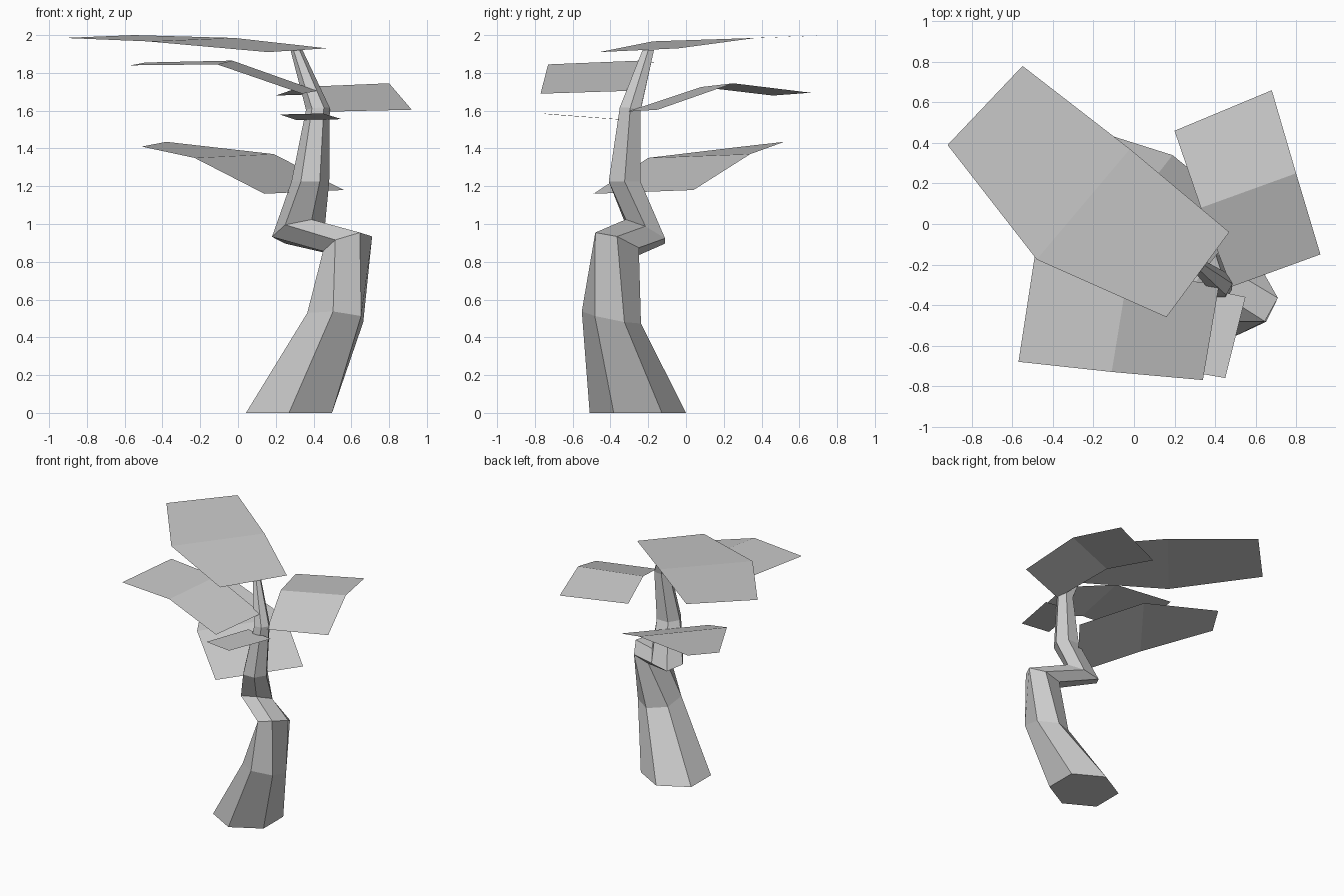
import bpy
import bmesh
from math import cos, sin, radians

cube = bpy.data.objects.get("Cube")
if cube:
    bpy.data.objects.remove(cube, do_unlink=True)

SIDES = 6


def make_material(name, colour):
    mat = bpy.data.materials.new(name)
    mat.use_nodes = True
    mat.diffuse_color = colour
    mat.node_tree.nodes["Principled BSDF"].inputs["Base Color"].default_value = colour
    return mat


pale_grey = make_material("pale_grey", (0.6, 0.6, 0.6, 1))


def finish(name, bm):
    """Turn a bmesh into a flat shaded object in the scene."""
    mesh = bpy.data.meshes.new(name)
    bm.to_mesh(mesh)
    bm.free()
    mesh.materials.append(pale_grey)
    obj = bpy.data.objects.new(name, mesh)
    bpy.context.collection.objects.link(obj)
    return obj


def add_ring(bm, centre, radii, slope, twist):
    """One hexagonal cross-section lying in a tilted plane."""
    x, y, z = centre
    ring = []
    for k in range(SIDES):
        angle = radians(30 + twist + k * 360 / SIDES)
        dx, dy = radii[0] * cos(angle), radii[1] * sin(angle)
        height = z + slope[0] * dx + slope[1] * dy
        ring.append(bm.verts.new((x + dx, y + dy, height)))
    return ring


# Crooked trunk: centre, radii, plane slope, twist for each bend
sections = [
    ((0.27, -0.255, 0), (0.263, 0.255), (0, 0), 0),
    ((0.515, -0.395, 0.505), (0.165, 0.157), (-0.07, -0.2), -4),
    ((0.58, -0.365, 0.895), (0.13, 0.133), (0.3, -0.35), -30),
    ((0.32, -0.215, 0.96), (0.14, 0.12), (0.2, -0.48), -30),
    ((0.383, -0.325, 1.225), (0.1, 0.097), (0, 0), -30),
    ((0.423, -0.295, 1.61), (0.063, 0.064), (0.08, -0.1), -30),
    ((0.31, -0.2, 1.92), (0.032, 0.035), (0, 0), -30),
]
bm = bmesh.new()
rings = [add_ring(bm, *section) for section in sections]
for low, high in zip(rings, rings[1:]):
    for k in range(SIDES):
        n = (k + 1) % SIDES
        bm.faces.new((low[k], low[n], high[n], high[k]))
bm.faces.new(rings[0][::-1])
bm.faces.new(rings[-1])
finish("trunk", bm)


def make_leaf(name, edge_a, edge_b):
    """A folded sheet between two long edges, from stem to tip."""
    bm = bmesh.new()
    a = [bm.verts.new(p) for p in edge_a]
    b = [bm.verts.new(p) for p in edge_b]
    for i in range(len(a) - 1):
        bm.faces.new((a[i], a[i + 1], b[i + 1], b[i]))
    bmesh.ops.recalc_face_normals(bm, faces=bm.faces)
    bm.normal_update()
    if sum(f.normal.z for f in bm.faces) < 0:
        bmesh.ops.reverse_faces(bm, faces=bm.faces)
    return finish(name, bm)


# Broad leaves around the crown
make_leaf("top_leaf",
          [(0.47, -0.04, 1.93), (-0.02, 0.37, 1.985), (-0.55, 0.78, 2.0)],
          [(0.16, -0.46, 1.91), (-0.48, -0.175, 1.967), (-0.92, 0.39, 1.985)])
make_leaf("low_back_leaf",
          [(0.56, 0.04, 1.18), (0.19, 0.34, 1.37), (-0.38, 0.52, 1.435)],
          [(0.14, -0.49, 1.16), (-0.23, -0.2, 1.35), (-0.51, 0.3, 1.41)])
make_leaf("front_right_leaf",
          [(0.34, -0.77, 1.69), (-0.11, -0.73, 1.845), (-0.57, -0.68, 1.84)],
          [(0.42, -0.3, 1.705), (-0.03, -0.24, 1.865), (-0.49, -0.16, 1.855)])
make_leaf("back_left_leaf",
          [(0.92, -0.15, 1.605), (0.8, 0.25, 1.745), (0.68, 0.66, 1.695)],
          [(0.48, -0.31, 1.595), (0.33, 0.08, 1.725), (0.2, 0.46, 1.68)])
make_leaf("small_front_leaf",
          [(0.55, -0.36, 1.555), (0.45, -0.76, 1.585)],
          [(0.31, -0.31, 1.55), (0.22, -0.72, 1.58)])
